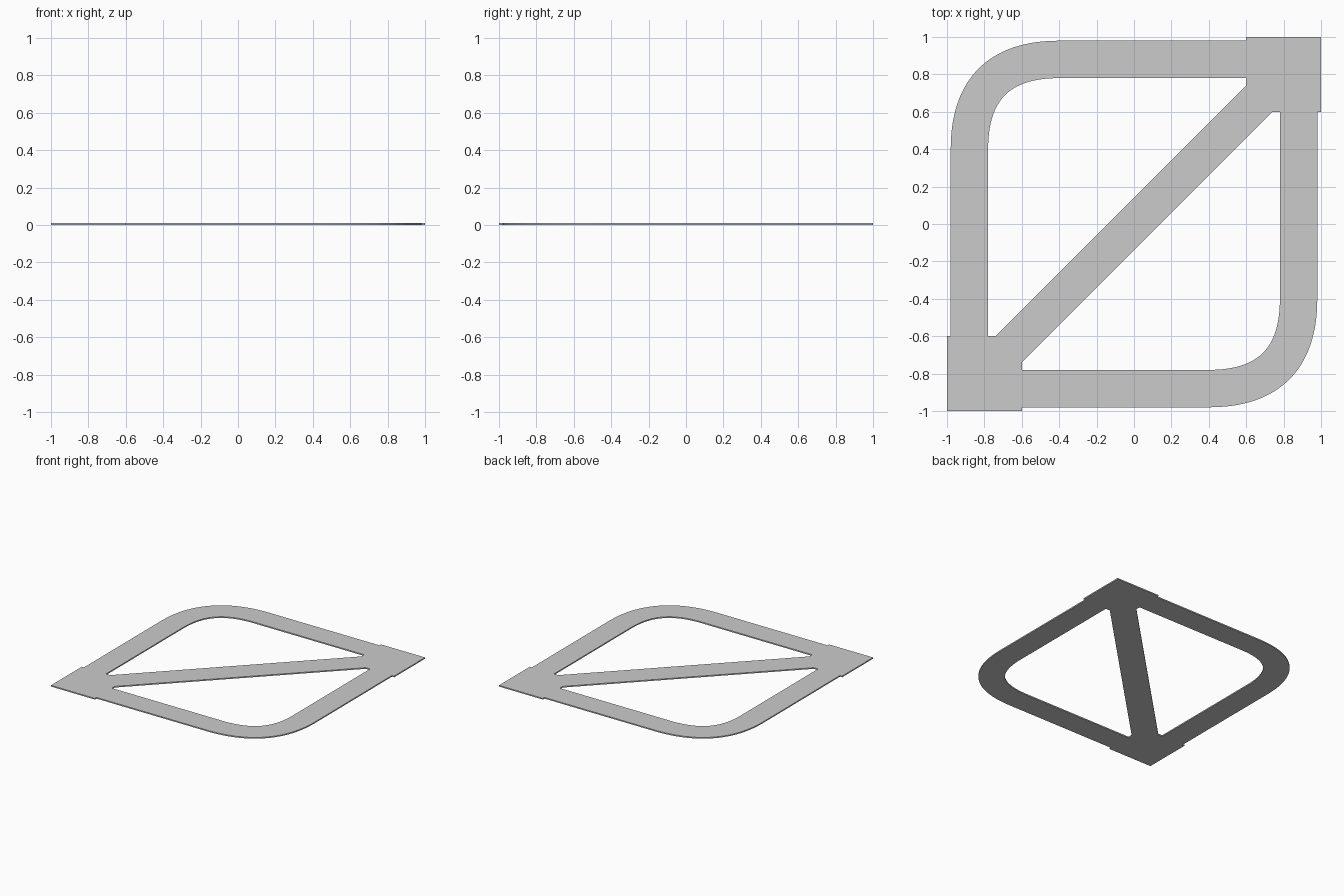
import bpy, bmesh
from mathutils import Vector

if "Cube" in bpy.data.objects:
    bpy.data.objects.remove(bpy.data.objects["Cube"])

T = 0.01       # plate thickness
HALF = 0.1     # half width of every strip
MID = 0.88     # centre line of the side strips
PAD = 0.6      # inner edge of the corner pads


def plate(name, outline):
    """Extrude a flat outline upward from z = 0."""
    bm = bmesh.new()
    face = bm.faces.new([bm.verts.new((x, y, 0)) for x, y in outline])
    top = bmesh.ops.extrude_face_region(bm, geom=[face])["geom"]
    bmesh.ops.translate(bm, vec=(0, 0, T),
                        verts=[v for v in top if isinstance(v, bmesh.types.BMVert)])
    bmesh.ops.recalc_face_normals(bm, faces=bm.faces)
    mesh = bpy.data.meshes.new(name)
    bm.to_mesh(mesh)
    bm.free()
    obj = bpy.data.objects.new(name, mesh)
    bpy.context.collection.objects.link(obj)
    return obj


def flip(points):
    return [(-x, -y) for x, y in points]


# Square corner pads
pad = [(PAD, PAD), (1, PAD), (1, 1), (PAD, 1)]
plate("corner_pad_back", pad)
plate("corner_pad_front", flip(pad))

# Diagonal brace, notched around the pad corners
d = HALF * 2 ** 0.5
end = [(PAD + d, PAD), (PAD, PAD), (PAD, PAD + d)]
plate("diagonal_brace", end + flip(end))

# Side strips: straight legs joined by a curved corner
a, b, c = Vector((-MID, 0.4)), Vector((-MID, MID)), Vector((-0.4, MID))
outer, inner = [(-MID - HALF, -PAD)], [(-MID + HALF, -PAD)]
N = 32
for i in range(N + 1):
    t = i / N
    p = a * (1 - t) ** 2 + b * 2 * t * (1 - t) + c * t * t
    tangent = ((b - a) * (1 - t) + (c - b) * t).normalized()
    side = Vector((-tangent.y, tangent.x)) * HALF
    outer.append(tuple(p + side))
    inner.append(tuple(p - side))
outer.append((PAD, MID + HALF))
inner.append((PAD, MID - HALF))
strip = outer + inner[::-1]
plate("curved_strip_left", strip)
plate("curved_strip_right", flip(strip))
